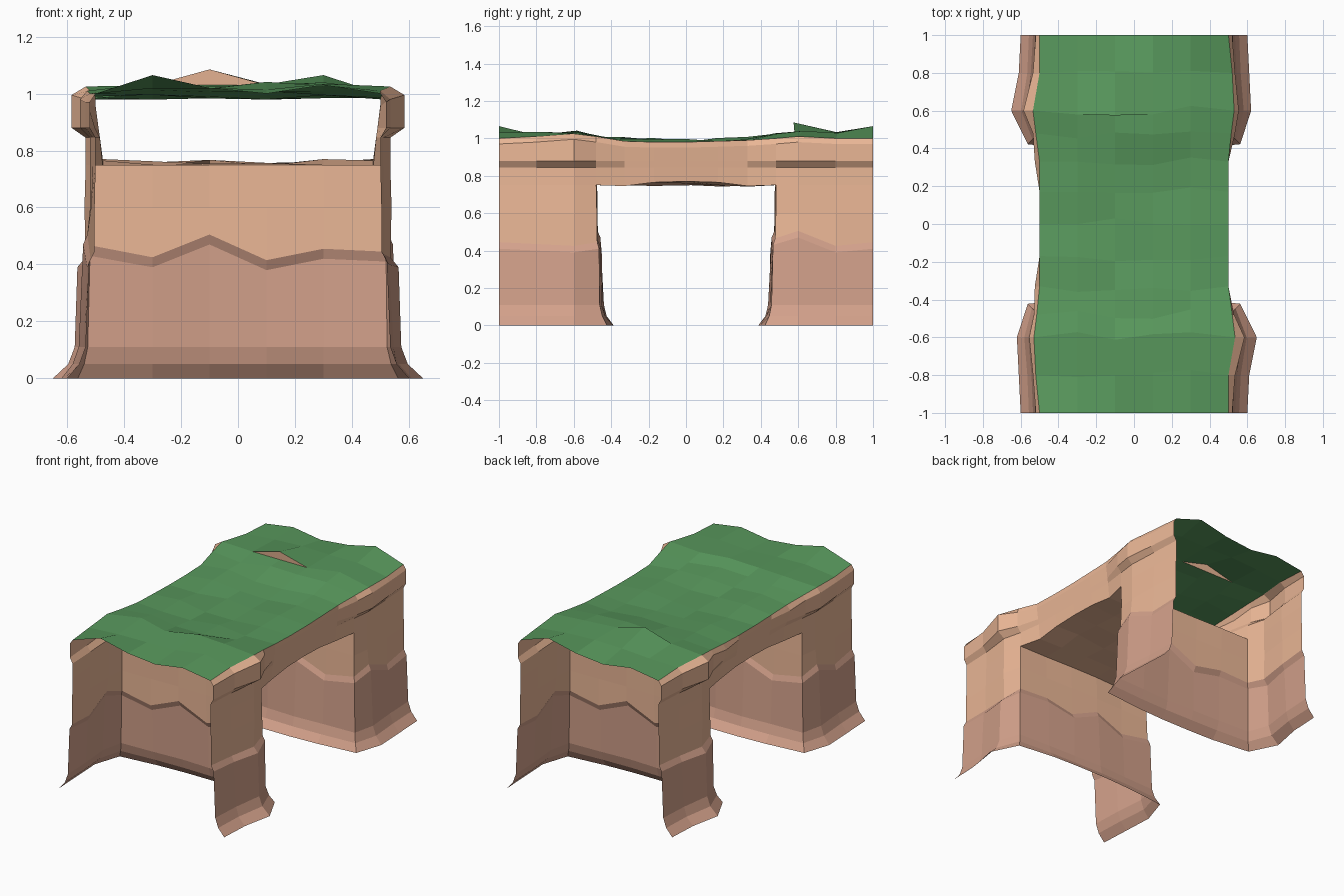
import bpy, math, random

if "Cube" in bpy.data.objects:
    bpy.data.objects.remove(bpy.data.objects["Cube"])

random.seed(4)


def material(name, col):
    m = bpy.data.materials.new(name)
    m.diffuse_color = (*col, 1)
    m.use_nodes = True
    m.node_tree.nodes["Principled BSDF"].inputs["Base Color"].default_value = m.diffuse_color
    return m


GRASS = material("grass", (0.10, 0.32, 0.11))
ROCK = material("upper_rock", (0.84, 0.48, 0.31))
CLAY = material("lower_rock", (0.66, 0.36, 0.26))


def sheet(name, rows, mats, mat_of_row=lambda r: 0):
    """Flat-faced surface through rows of points."""
    n = len(rows[0])
    verts = [p for row in rows for p in row]
    faces, ids = [], []
    for r in range(len(rows) - 1):
        for c in range(n - 1):
            a = r * n + c
            faces.append((a, a + 1, a + n + 1, a + n))
            ids.append(mat_of_row(r))
    me = bpy.data.meshes.new(name)
    me.from_pydata(verts, [], faces)
    for m in mats:
        me.materials.append(m)
    for f, i in zip(me.polygons, ids):
        f.material_index = i
    ob = bpy.data.objects.new(name, me)
    bpy.context.collection.objects.link(ob)
    return ob


def turned_copy(ob, name):
    """The model repeats when turned half round about z."""
    twin = ob.copy()
    twin.name = name
    twin.data = ob.data.copy()
    twin.rotation_euler.z = math.pi
    bpy.context.collection.objects.link(twin)


# Stations along the length: bulge of the cliff, grass edge and height
YS = [-1, -.8, -.6, -.48, -.33, -.17, 0, .17, .33, .48, .6, .8, 1]
BULGE = [0, .01, .035, .005, 0, 0, 0, 0, 0, .005, .02, .01, 0]
EDGE_X = [.5, .5, .535, .52, .5, .5, .5, .5, .5, .515, .53, .52, .5]
EDGE_Z = [1.0, 1.01, 1.025, 1.01, .985, .98, .98, .985, .99, 1.0, 1.01, 1.0, 1.0]
CEIL_Z = [.75, .745, .765, .77, .765, .745, .75]

# Lower walls: each wraps three sides of a pillar; (z, outward offset)
PROFILE = [(0, .115), (.05, .065), (.11, .04), (.41, .026), (.445, .004), (.6, .004), (.75, 0)]
path = []  # x, y, outward x, outward y, ledge shift
for i, dz in zip(range(4), (0, -.01, -.02, 0)):
    path.append((.5 + BULGE[i], YS[i], .5 if i == 3 else .87 + .13 * (i == 2),
                 .5 if i == 3 else 0, dz))
for x, y, dz in ((.3, -.48, .01), (.1, -.475, -.03), (-.1, -.475, .06), (-.3, -.485, -.02)):
    path.append((x, y, 0, .77, dz))
for i, dz in zip((9, 10, 11, 12), (.02, .06, -.02, 0)):
    path.append((-.5 - BULGE[i], -YS[i], -.5 if i == 9 else -.87,
                 .5 if i == 9 else 0, dz))
rows = []
for k, (z, o) in enumerate(PROFILE):
    row = []
    for x, y, ox, oy, dz in path:
        j = random.uniform(-.005, .008) if 0 < k < 6 and abs(y) < .95 else 0
        row.append((x + ox * (o + j), y + oy * (o + j), z + (dz if k in (3, 4) else 0)))
    rows.append(row)
wall = sheet("front_lower_wall", rows, [CLAY, ROCK], lambda r: int(r > 3))
turned_copy(wall, "back_lower_wall")


def upper_side(name, cap, sign):
    """Overhanging rim on the pillars, plain fascia over the opening."""
    rows = [[] for _ in range(5)]
    for i, y in enumerate(YS):
        b, c, ez = BULGE[i], cap[i], EDGE_Z[i]
        mid = abs(y) < .4
        low = CEIL_Z[i - 3] if 3 <= i <= 9 else .75
        xs = [.475, .485, .49 + .5 * c, .5 + c] if mid else [.5 + b, .5 + b, .5 + b + c, .5 + b + c]
        zs = [low, .845, .88, ez - .03]
        for row, x, z in zip(rows, xs + [EDGE_X[i]], zs + [ez]):
            row.append((sign * x, sign * y, z))
    sheet(name, rows, [ROCK])


upper_side("right_upper_side", [.02, .025, .05, .025, 0, 0, 0, 0, 0, .03, .035, .025, .02], 1)
upper_side("left_upper_side", [.02, .025, .05, .03, .025, 0, 0, 0, .025, .025, .035, .025, .02], -1)

# Ceiling of the opening
XS = [.475, .3, .1, -.1, -.3, -.475]
rows = []
for i in range(3, 10):
    w = .505 if i in (3, 9) else .475
    za, zb = CEIL_Z[i - 3], CEIL_Z[9 - i]
    rows.append([(math.copysign(w, x) if abs(x) > .4 else x, YS[i],
                  za if x > .4 else zb if x < -.4 else
                  .75 + (random.uniform(-.01, .02) if 3 < i < 9 else 0)) for x in XS])
for k in range(1, 5):  # ceiling ends meet the pillar walls
    x, y, z = rows[0][k]
    rows[0][k] = (x, path[3 + k][1], z)
    x, y, z = rows[-1][5 - k]
    rows[-1][5 - k] = (x, -path[3 + k][1], z)
sheet("opening_ceiling", rows, [ROCK])

# Grass top in two pieces that part at a small crack
GX = [-.5, -.3, -.1, .1, .3, .5]
MIDDLE = [1.015, 1.025, 1.03, 1.01, 1.0, .99, .99, .99, 1.0, 1.015, 1.03, 1.025, 1.015]
END = [0, .05, .005, -.015, .015, 0]
rows = []
for i, y in enumerate(YS):
    row = [(-EDGE_X[-1 - i], y, EDGE_Z[-1 - i])]
    for c in range(1, 5):
        if abs(y) == 1:
            z = 1.015 + END[c if y < 0 else 5 - c]
        else:
            z = MIDDLE[i] + random.uniform(-.012, .012)
        row.append((GX[c], y + (random.uniform(-.03, .03) if abs(y) < 1 else 0), z))
    rows.append(row + [(EDGE_X[i], y, EDGE_Z[i])])
seam = list(rows[10])
for c in (1, 2, 3):
    seam[c] = (seam[c][0], .58, 1.03)
rows[10] = seam
raised = list(seam)
raised[2] = (-.1, .575, 1.085)
sheet("front_grass", rows[:11], [GRASS])
sheet("back_grass", [raised] + rows[11:], [GRASS])

# Bare rock showing in the crack
crack = bpy.data.meshes.new("grass_crack")
crack.from_pydata([seam[1], seam[2], seam[3], raised[2]], [], [(0, 1, 3), (1, 2, 3)])
crack.materials.append(ROCK)
bpy.context.collection.objects.link(bpy.data.objects.new("grass_crack", crack))
